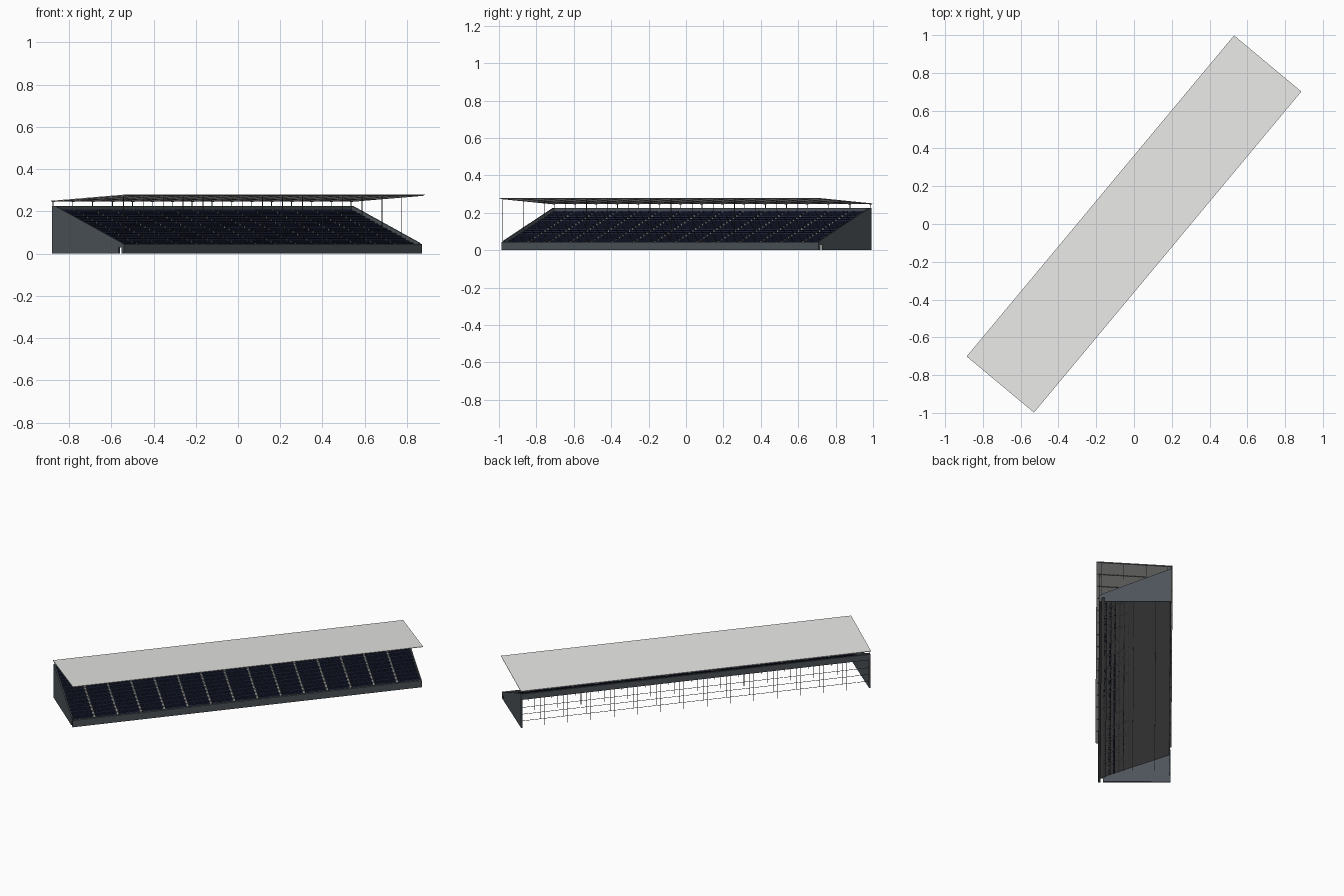
import bpy, bmesh, math
from mathutils import Vector

cube = bpy.data.objects.get("Cube")
if cube:
    bpy.data.objects.remove(cube, do_unlink=True)

# The stand is built along local x (front at -y), then each part is turned
TURN = math.radians(50.2)
HALF = 1.103
BAYS = 15
BAY = 2 * HALF / BAYS
ROWS = 15
STEP, RISE = 0.0273, 0.0115
ROW_Y, ROW_Z = -0.195, 0.034


def material(name, r, g, b):
    m = bpy.data.materials.new(name)
    m.diffuse_color = (r, g, b, 1)
    m.use_nodes = True
    bsdf = m.node_tree.nodes["Principled BSDF"]
    bsdf.inputs["Base Color"].default_value = (r, g, b, 1)
    bsdf.inputs["Roughness"].default_value = 0.8
    return m


ROOF = material("pale roof sheet", 0.79, 0.79, 0.77)
WALL = material("blue grey panel", 0.075, 0.088, 0.1)
SLAB = material("concrete", 0.165, 0.165, 0.165)
SEAT = material("navy seat", 0.014, 0.018, 0.045)
AISLE = material("light aisle", 0.27, 0.27, 0.26)
STEEL = material("grey steel", 0.08, 0.082, 0.082)


def finish(name, bm, mat):
    bmesh.ops.recalc_face_normals(bm, faces=bm.faces)
    me = bpy.data.meshes.new(name)
    bm.to_mesh(me)
    bm.free()
    me.materials.append(mat)
    ob = bpy.data.objects.new(name, me)
    ob.rotation_euler.z = TURN
    bpy.context.collection.objects.link(ob)
    return ob


def add_box(bm, lo, hi):
    lo, hi = Vector(lo), Vector(hi)
    verts = bmesh.ops.create_cube(bm, size=1)["verts"]
    for v in verts:
        v.co = (lo + hi) / 2 + v.co * (hi - lo)


def add_prism(bm, profile, x0, x1):
    """Extrude a (y, z) profile along x."""
    face = bm.faces.new([bm.verts.new((x0, y, z)) for y, z in profile])
    out = bmesh.ops.extrude_face_region(bm, geom=[face])["geom"]
    bmesh.ops.translate(bm, vec=(x1 - x0, 0, 0),
                        verts=[g for g in out if isinstance(g, bmesh.types.BMVert)])


def stairs(lift):
    """Stepped top with a flat sloping underside."""
    pts = [(-0.2, 0.028 + lift), (-0.2, ROW_Z + lift)]
    for i in range(ROWS):
        z = ROW_Z + i * RISE + lift
        y = ROW_Y + i * STEP
        if i:
            pts.append((y, z))
        pts.append((y + STEP, z))
    return pts + [(0.215, ROW_Z + (ROWS - 1) * RISE - 0.008 + lift)]


def under(y):
    """Height of the underside of the terrace."""
    return 0.028 + (y + 0.2) / 0.415 * 0.159


def roof_z(y):
    """Height of the underside of the roof."""
    return 0.277 - (y + 0.232) / 0.464 * 0.03


# Terrace, aisles between the bays
bm = bmesh.new()
add_prism(bm, stairs(0), -HALF + 0.004, HALF - 0.004)
finish("terrace", bm, SLAB)

bm = bmesh.new()
for i in range(1, BAYS):
    x = -HALF + i * BAY
    add_prism(bm, stairs(0.004), x - 0.006, x + 0.006)
finish("aisles", bm, AISLE)

# One seat, repeated across the bay, along the stand and up the rows
PER_BAY = 9
pitch = (BAY - 0.014) / PER_BAY
bm = bmesh.new()
x0 = -HALF + 0.008
y0 = ROW_Y + 0.002
add_box(bm, (x0, y0, ROW_Z), (x0 + pitch * 0.95, y0 + 0.02, ROW_Z + 0.006))
add_box(bm, (x0, y0 + 0.02, ROW_Z), (x0 + pitch * 0.95, y0 + 0.0245, ROW_Z + 0.014))
seats = finish("seats", bm, SEAT)
for count, offset in ((PER_BAY, (pitch, 0, 0)), (BAYS, (BAY, 0, 0)),
                      (ROWS, (0, STEP, RISE))):
    mod = seats.modifiers.new("repeat", 'ARRAY')
    mod.count = count
    mod.use_relative_offset = False
    mod.use_constant_offset = True
    mod.constant_offset_displace = offset

# Front wall, back parapet and end walls
bm = bmesh.new()
add_box(bm, (-HALF, -0.216, 0), (HALF, -0.2, 0.045))
finish("front_wall", bm, WALL)

bm = bmesh.new()
add_box(bm, (-HALF, 0.213, 0.187), (HALF, 0.224, 0.225))
finish("back_parapet", bm, WALL)

END = [(0.226, 0), (0.226, 0.226), (0.21, 0.226), (-0.205, 0.05),
       (-0.205, 0.028), (-0.184, 0.028), (-0.184, 0)]
for name, x in (("right_end_wall", -HALF), ("left_end_wall", HALF - 0.008)):
    bm = bmesh.new()
    add_prism(bm, END, x, x + 0.008)
    finish(name, bm, WALL)

# Columns under the terrace and up to the roof
R = 0.0013
bm = bmesh.new()
for i in range(BAYS + 1):
    x = min(max(-HALF + i * BAY, -HALF + R), HALF - R)
    columns = [(0.222, 0, roof_z(0.222))]
    if 0 < i < BAYS:
        columns += [(y, 0, under(y)) for y in (0.13, -0.005, -0.14)]
    if i < BAYS:
        columns.append((-0.213, 0.03, roof_z(-0.213)))
    for y, base, top in columns:
        add_box(bm, (x - R, y - R, base), (x + R, y + R, top))
finish("columns", bm, STEEL)

# Rails across the open back
bm = bmesh.new()
for z in (0.045, 0.09, 0.135):
    add_box(bm, (-HALF, 0.221, z - 0.001), (HALF, 0.223, z + 0.001))
finish("back_rails", bm, STEEL)

# Roof sheet with rafters and purlins beneath
bm = bmesh.new()
add_prism(bm, [(-0.232, roof_z(-0.232)), (-0.232, roof_z(-0.232) + 0.003),
               (0.232, roof_z(0.232) + 0.003), (0.232, roof_z(0.232))],
          -1.106, 1.106)
finish("roof", bm, ROOF)

bm = bmesh.new()
for i in range(BAYS + 1):
    x = min(max(-HALF + i * BAY, -HALF + R), HALF - R)
    add_prism(bm, [(y, roof_z(y) + dz) for y, dz in
                   ((-0.225, 0.001), (0.228, 0.001), (0.228, -0.003), (-0.225, -0.003))],
              x - R, x + R)
for y in (-0.2, -0.07, 0.07, 0.2):
    add_box(bm, (-HALF, y - R, roof_z(y) - 0.002), (HALF, y + R, roof_z(y) + 0.001))
finish("roof_frame", bm, STEEL)
